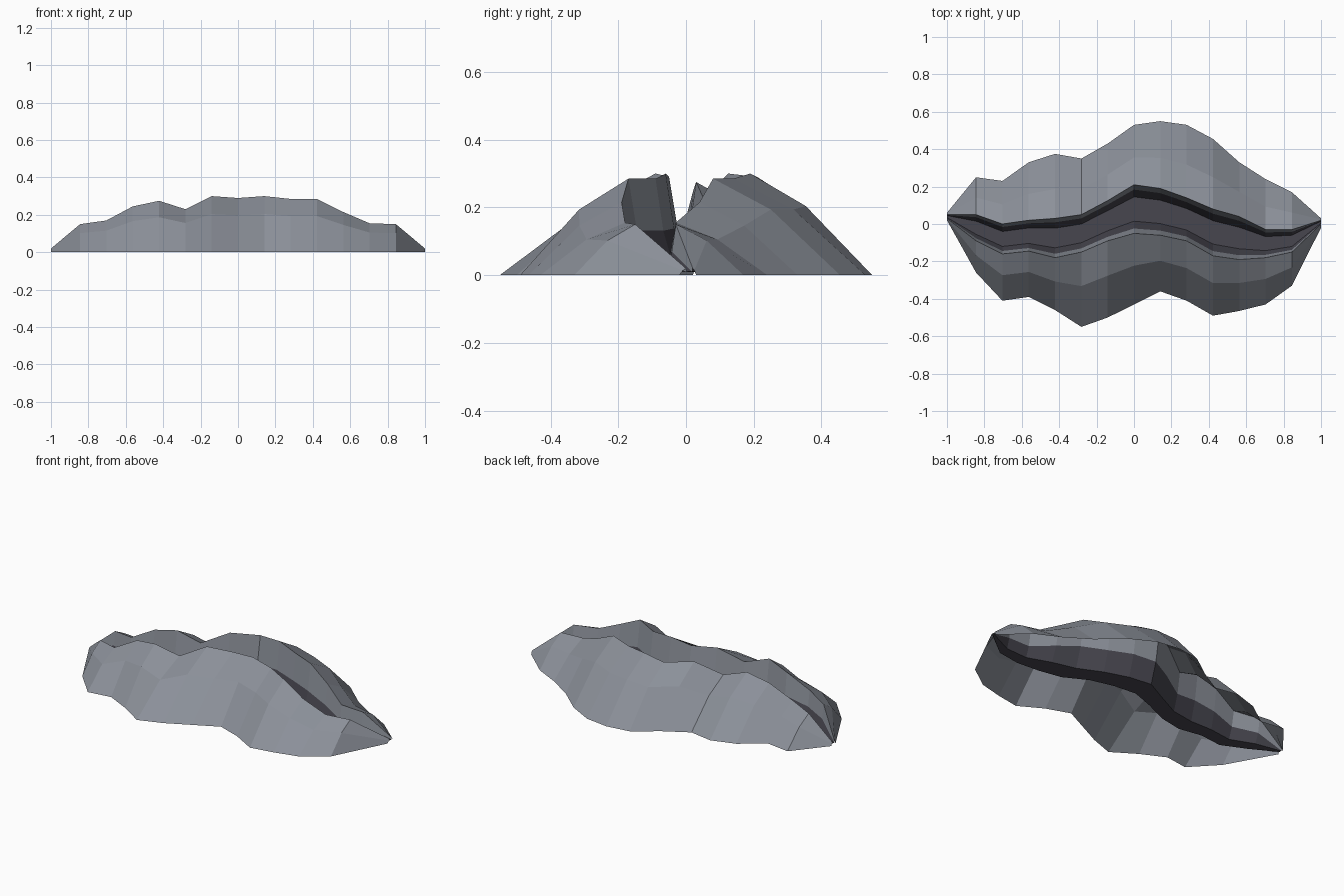
import bpy, bmesh

if "Cube" in bpy.data.objects:
    bpy.data.objects.remove(bpy.data.objects["Cube"])

# Stations along the length: height, then outer foot and crest of each ridge
N = 7
xs = [-1] + [k * 0.1407 for k in range(-N + 1, N)] + [1]
height = [.02, .15, .17, .245, .275, .23, .30, .29, .30, .285, .285, .215, .155, .15, .02]
front_foot = [.02, -.26, -.41, -.39, -.46, -.55, -.50, -.43, -.36, -.41, -.49, -.465, -.43, -.33, -.02]
front_crest = [.03, -.09, -.16, -.145, -.18, -.15, -.09, -.05, -.06, -.09, -.17, -.19, -.18, -.15, .0]
back_crest = [.05, .05, .0, .02, .03, .05, .125, .21, .19, .14, .08, .04, -.03, -.03, .02]
back_foot = [.06, .25, .23, .33, .375, .35, .43, .53, .55, .53, .455, .33, .24, .17, .03]


def material(name, color):
    m = bpy.data.materials.new(name)
    m.diffuse_color = (*color, 1)
    m.use_nodes = True
    m.node_tree.nodes["Principled BSDF"].inputs["Base Color"].default_value = m.diffuse_color
    return m


rock = material("grey rock", (0.26, 0.28, 0.32))
dark = material("dark crevice", (0.063, 0.061, 0.078))


def strip(name, lines, mat):
    """Flat-faced sheet spanning a list of long lines, facing up."""
    bm = bmesh.new()
    rows = [[bm.verts.new(p) for p in line] for line in lines]
    for a, b in zip(rows, rows[1:]):
        for i in range(len(a) - 1):
            f = bm.faces.new((a[i], a[i + 1], b[i + 1], b[i]))
            f.normal_update()
            if f.normal.z < 0:
                f.normal_flip()
    me = bpy.data.meshes.new(name)
    bm.to_mesh(me)
    bm.free()
    me.materials.append(mat)
    bpy.context.collection.objects.link(bpy.data.objects.new(name, me))


def line(a, b, t, level, base=0.0):
    """Long line between two plan curves, at a share of the height."""
    return [(x, p + (q - p) * t, max(base, h * level))
            for x, p, q, h in zip(xs, a, b, height)]


FLOOR = 0.01
trench_low = []
for name, foot, crest, other in (
        ("front_ridge", front_foot, front_crest, back_crest),
        ("back_ridge", back_foot, back_crest, front_crest)):
    ledge = line(crest, other, 0.10, 0.46)
    # Outer slope with a bulge, crest, and upper inner wall
    strip(name, [line(foot, crest, 0, 0), line(foot, crest, 0.545, 0.68),
                 line(foot, crest, 1, 1), ledge], rock)
    # Lower inner wall
    low = line(crest, other, 0.25, 0, FLOOR)
    strip(name + "_lower_wall", [ledge, low], dark)
    trench_low.append(low)

# Bottom of the crevice
strip("crevice_floor", trench_low, dark)
